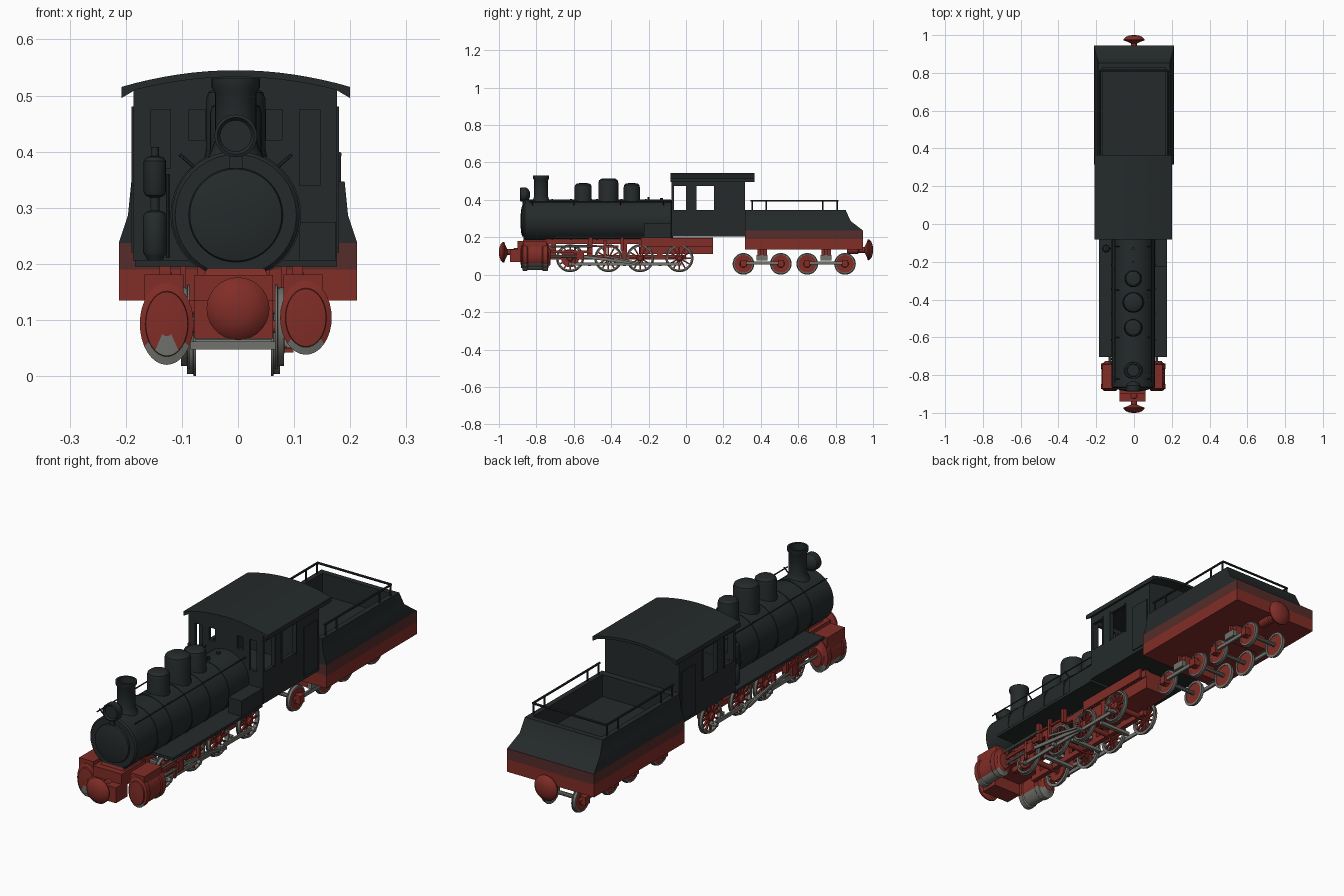
import bpy, bmesh, math
from mathutils import Vector

if "Cube" in bpy.data.objects:
    bpy.data.objects.remove(bpy.data.objects["Cube"])

def mat(name, c):
    m = bpy.data.materials.new(name)
    m.diffuse_color = (*c, 1)
    m.use_nodes = True
    m.node_tree.nodes["Principled BSDF"].inputs["Base Color"].default_value = m.diffuse_color
    return m
BLACK = mat("black", (.018, .023, .024))
RED = mat("red", (.22, .026, .02))
BROWN = mat("dark_red", (.09, .025, .022))
STEEL = mat("steel", (.17, .17, .155))
CX = -.004   # locomotive centre line

def loft(name, rings, m, closed=False):
    n, k = len(rings[0]), len(rings)
    faces = [(i*n+j, i*n+(j+1) % n, (i+1) % k*n+(j+1) % n, (i+1) % k*n+j)
             for i in range(k if closed else k-1) for j in range(n)]
    if not closed:
        faces += [tuple(range(n))[::-1], tuple(range((k-1)*n, k*n))]
    me = bpy.data.meshes.new(name)
    me.from_pydata([tuple(p) for r in rings for p in r], [], faces)
    bm = bmesh.new()
    bm.from_mesh(me)
    bmesh.ops.recalc_face_normals(bm, faces=bm.faces)
    bm.to_mesh(me)
    bm.free()
    ob = bpy.data.objects.new(name, me)
    bpy.context.collection.objects.link(ob)
    me.materials.append(m)
    return ob

def rect(x0, x1, y0, y1, z):
    return [(x0, y0, z), (x1, y0, z), (x1, y1, z), (x0, y1, z)]

def box(name, x0, x1, y0, y1, z0, z1, m):
    return loft(name, [rect(x0, x1, y0, y1, z0), rect(x0, x1, y0, y1, z1)], m)

def lathe(name, prof, axis, a, b, m, n=28, sa=1, closed=False):
    """Profile of (radius, position along axis); a, b = centre on the other two axes."""
    rings = []
    for r, h in prof:
        ring = []
        for i in range(n):
            t = 2*math.pi*i/n
            u, v = a+sa*r*math.cos(t), b+r*math.sin(t)
            ring.append({'x': (h, u, v), 'y': (u, h, v), 'z': (u, v, h)}[axis])
        rings.append(ring)
    return loft(name, rings, m, closed)

def rod(name, p, q, r, m, n=8):
    p, q = Vector(p), Vector(q)
    rot = (q-p).to_track_quat('Z', 'Y')
    circ = [rot @ Vector((r*math.cos(2*math.pi*(i+.5)/n), r*math.sin(2*math.pi*(i+.5)/n), 0)) for i in range(n)]
    return loft(name, [[p+c for c in circ], [q+c for c in circ]], m)

def bands(ob, limits):
    """Colour faces by height: first band whose limit is above the face centre."""
    for _, m in limits:
        ob.data.materials.append(m)
    for f in ob.data.polygons:
        for i, (z, _) in enumerate(limits):
            if f.center.z < z:
                f.material_index = i+1
                break

# boiler, smokebox door and bands
lathe("boiler", [(.10, -.07), (.114, -.08), (.114, -.862), (.108, -.868), (.084, -.868), (.082, -.876),
                 (.06, -.882), (.02, -.885)], 'y', CX, .287, BLACK, 40)
for y in (-.72, -.62, -.48, -.35, -.22):
    lathe("boiler_band", [(.112, y), (.1165, y), (.1165, y+.01), (.112, y+.01)], 'y', CX, .287, BLACK, 40, closed=True)
# chimney, domes, lamp
lathe("chimney", [(.052, .385), (.042, .405), (.037, .42), (.037, .505), (.043, .515), (.043, .53),
                  (.034, .53), (.031, .45)], 'z', CX, -.775, BLACK)
for y, r, top in ((-.55, .046, .49), (-.415, .053, .515), (-.29, .043, .49)):
    lathe("dome", [(r*1.12, .37), (r, .405), (r, top-.022), (r*.93, top-.01), (r*.7, top-.002), (r*.2, top)],
          'z', CX, y, BLACK)
lathe("headlamp", [(.015, -.835), (.03, -.843), (.038, -.855), (.038, -.885), (.033, -.887), (.028, -.88)],
      'y', CX, .428, BLACK)
box("lamp_bracket", CX-.012, CX+.012, -.875, -.84, .37, .40, BLACK)
for s in (-1, 1):
    rod("boiler_handrail", (CX+s*.096, -.84, .39), (CX+s*.096, -.08, .39), .003, BLACK, 6)
    for y in (-.82, -.6, -.35, -.12):
        rod("handrail_stud", (CX+s*.06, y, .36), (CX+s*.1, y, .395), .003, BLACK, 6)
    box("running_board", CX+min(s*.06, s*.18), CX+max(s*.06, s*.18), -.705, -.08, .195, .207, BLACK)
rod("whistle", (CX, -.2, .39), (CX, -.2, .415), .006, BLACK)
rod("safety_valve", (CX, -.13, .39), (CX, -.13, .41), .009, BLACK)
box("tool_box", .11, .175, -.225, -.08, .205, .275, BLACK)
# air pump on the left
lathe("air_pump", [(.01, .2), (.018, .215), (.021, .22), (.021, .285), (.017, .292), (.008, .295), (.008, .318),
                   (.017, .322), (.02, .328), (.02, .383), (.015, .39), (.007, .392), (.007, .408)],
      'z', -.148, -.13, BLACK, 16)
rod("pump_pipe", (-.125, -.13, .21), (-.125, -.13, .36), .004, BLACK)

# cab shell with window openings
def arch(x, top=.545):
    return top-.03*((x-CX)/.205)**2
xs = [-.186+.362*i/12 for i in range(13)]
sec = [(x, arch(x)-.008) for x in xs] + [(.176, .205), (-.186, .205)]
cab = loft("cab", [[(x, y, z) for x, z in sec] for y in (-.078, .315)], BLACK)
cuts = [(-.172, .162, -.064, .301, .218, .495), (-.3, .3, -.065, 0, .345, .475), (-.3, .3, .055, .15, .345, .475),
        (-.155, -.12, -.1, -.04, .37, .475), (.11, .146, -.1, -.04, .34, .475),
        (-.087, -.058, -.1, -.04, .42, .475), (.05, .078, -.1, -.04, .42, .475)]
for c in cuts:
    cutter = box("cutter", *c, BLACK)
    cutter.hide_render = True
    b = cab.modifiers.new("cut", 'BOOLEAN')
    b.operation, b.solver, b.object = 'DIFFERENCE', 'EXACT', cutter
    bpy.context.view_layer.objects.active = cab
    bpy.ops.object.modifier_apply(modifier=b.name)
    bpy.data.objects.remove(cutter)
for x in (-.19, .172):
    box("cab_door", x, x+.008, .205, .30, .22, .435, BLACK)
    for y in (-.0, .05, .15):
        box("window_frame", x, x+.008, y, y+.005, .34, .48, BLACK)
xs = [CX-.204+.408*i/16 for i in range(17)]
sec = [(x, arch(x)) for x in xs] + [(x, arch(x)-(.02 if abs(x-CX) > .2 else .012)) for x in reversed(xs)]
loft("cab_roof", [[(x, y, z) for x, z in sec] for y in (-.082, .365)], BLACK)

# frames, saddle, front beam
loft("smokebox_saddle", [rect(CX-.062, CX+.062, -.875, -.72, .17), rect(CX-.04, CX+.04, -.86, -.72, .215)], RED)
box("front_beam", -.078, .062, -.94, -.86, .067, .135, RED)
box("front_deck", -.078, .062, -.90, -.73, .12, .18, RED)
box("ashpan", -.068, .052, -.25, .145, .11, .195, RED)
for s in (-1, 1):
    x = -.008+s*.055
    box("frame_top_bar", x-.01, x+.01, -.75, .145, .165, .2, RED)
    box("frame_low_bar", x-.01, x+.01, -.75, .0, .08, .105, RED)
    box("ashpan_side", *sorted((x+s*.03, x+s*.04)), -.24, .145, .15, .195, RED)
    for y in (-.71, -.515, -.33, -.14):
        box("frame_post", x-.01, x+.01, y-.015, y+.015, .1, .17, RED)
for y in (-.515, -.33, -.14):
    box("brake_beam", -.085, .07, y-.008, y+.008, .047, .062, STEEL)

# buffers
for s, z in ((-1, .12), (1, .133)):
    prof = [(.022, .86), (.022, .92), (.016, .925), (.016, .955), (.035, .965), (.055, .972), (.056, .978),
            (.045, .99), (.025, .998), (.006, 1)]
    lathe("buffer", [(r, s*h) for r, h in prof], 'y', 0, z, RED)

# cylinders with steam chests
for x, z, rx, rz in ((-.127, .093, .048, .073), (.121, .104, .046, .066)):
    c = lathe("cylinder", [(rz*k, y) for k, y in ((.55, -.725), (.7, -.735), (1, -.74), (1, -.765), (.92, -.77),
              (.92, -.845), (1, -.85), (1, -.872), (.8, -.876), (.78, -.882), (.3, -.885))],
              'y', x, z, RED, 32, rx/rz)
    bands(c, [(.062, STEEL), (1, RED)])
    box("steam_chest", x-.04, x+.03, -.87, -.745, .12, .181, RED)
    rod("valve_rod", (x, -.75, .15), (x, -.5, .15), .006, STEEL)

# wheels
def wheel(x, s, y, z, r, spokes):
    xi, xo = x-s*.008, x+s*.008
    lathe("wheel_tyre", [(r*.82, xi), (r*1.0, xi), (r*1.0, xi+s*.004), (r*.94, xi+s*.005), (r*.93, xo), (r*.82, xo)],
          'x', y, z, STEEL, 28, closed=True)
    if spokes:
        lathe("wheel_hub", [(r*.25, xi), (r*.25, xo), (r*.14, xo+s*.008)], 'x', y, z, RED, 16)
        for i in range(spokes):
            t = 2*math.pi*i/spokes
            d = Vector((0, math.cos(t), math.sin(t)))
            o = Vector((x, y, z))
            rod("spoke", o+d*r*.2, o+d*r*.85, .0055, RED, 4)
    else:
        lathe("wheel_disc", [(r*.85, xi+s*.003), (r*.85, xo-s*.002), (r*.35, xo-s*.004), (r*.3, xo+s*.004)],
              'x', y, z, RED, 28)

drivers = (-.62, -.415, -.245, -.035)
for y in drivers:
    rod("axle", (-.09, y, .088), (.07, y, .088), .012, RED, 12)
for s in (-1, 1):
    x = -.01+s*.084
    for y in drivers:
        wheel(x, s, y, .088, .075, 12)
        rod("crank_pin", (x, y, .058), (x+s*.035, y, .058), .009, STEEL, 12)
    # counterweight, coupling rod and motion
    lathe("counterweight", [(.048, x-s*.006), (.048, x+s*.009)], 'x', -.62, .088, RED, 20)
    def bar(name, dx, y0, z0, y1, z1, h, m):
        a = x+s*dx
        loft(name, [[(a-.004, y, z-h), (a+.004, y, z-h), (a+.004, y, z+h), (a-.004, y, z+h)]
                    for y, z in ((y0, z0), (y1, z1))], m)
    bar("coupling_rod", .016, -.63, .058, -.025, .058, .008, STEEL)
    bar("connecting_rod", .028, -.56, .098, -.24, .058, .008, STEEL)
    bar("slide_bar", .034, -.74, .122, -.5, .122, .006, RED)
    bar("eccentric_rod", .04, -.43, .1, -.245, .06, .005, STEEL)
    bar("radius_rod", .036, -.6, .155, -.36, .15, .005, RED)
    rod("piston_rod", (x+s*.034, -.74, .098), (x+s*.034, -.56, .098), .007, STEEL)
    a = x+s*.034
    box("crosshead", a-.01, a+.01, -.585, -.545, .08, .125, RED)
    box("combination_lever", a-.004, a+.004, -.6, -.588, .06, .16, RED)
    box("motion_bracket", a-.012, a+.008, -.52, -.5, .11, .2, RED)
    box("expansion_link", a-.004, a+.01, -.44, -.425, .09, .185, RED)
    box("motion_support", a-.012, a+.008, -.35, -.335, .13, .2, RED)

# tender body with sunken coal bunker
t = loft("tender_body", [rect(-w, w, a, b, z) for w, a, b, z in (
    (.2125, .315, .945, .135), (.2125, .315, .945, .19), (.2125, .315, .945, .237), (.196, .315, .88, .287),
    (.19, .315, .853, .347), (.167, .345, .828, .347), (.167, .345, .828, .25))], BLACK)
bands(t, [(.18, RED), (.22, BROWN), (1, BLACK)])
# tender railing
path = [(-.18, .345, .395), (-.18, .812, .395), (.18, .812, .395), (.18, .345, .395)]
for p, q in zip(path, path[1:]):
    rod("tender_rail", p, q, .005, BLACK)
for s in (-1, 1):
    for y in (.355, .43, .73, .808):
        rod("rail_post", (s*.18, y, .34), (s*.18, y, .395), .004, BLACK, 6)

# tender bogies
for ya, yb in ((.307, .507), (.648, .85)):
    m = (ya+yb)/2
    box("bogie_bolster", -.09, .075, m-.025, m+.025, .075, .14, RED)
    for y in (ya, yb):
        rod("tender_axle", (-.09, y, .058), (.07, y, .058), .009, STEEL, 10)
    for s in (-1, 1):
        x = -.008+s*.075
        for y in (ya, yb):
            wheel(x, s, y, .058, .058, 0)
            box("axle_box", *sorted((x+s*.008, x+s*.032)), y-.016, y+.016, .042, .078, RED)
        box("bogie_side_bar", *sorted((x+s*.012, x+s*.022)), ya, yb, .054, .07, STEEL)
        box("bogie_spring", *sorted((x+s*.008, x+s*.028)), m-.03, m+.03, .075, .105, STEEL)
        box("spring_hanger", *sorted((x+s*.01, x+s*.024)), m-.008, m+.008, .1, .137, RED)

# smooth round parts, keep edges sharp
bpy.ops.object.select_all(action='SELECT')
bpy.ops.object.shade_smooth_by_angle(angle=math.radians(32))
